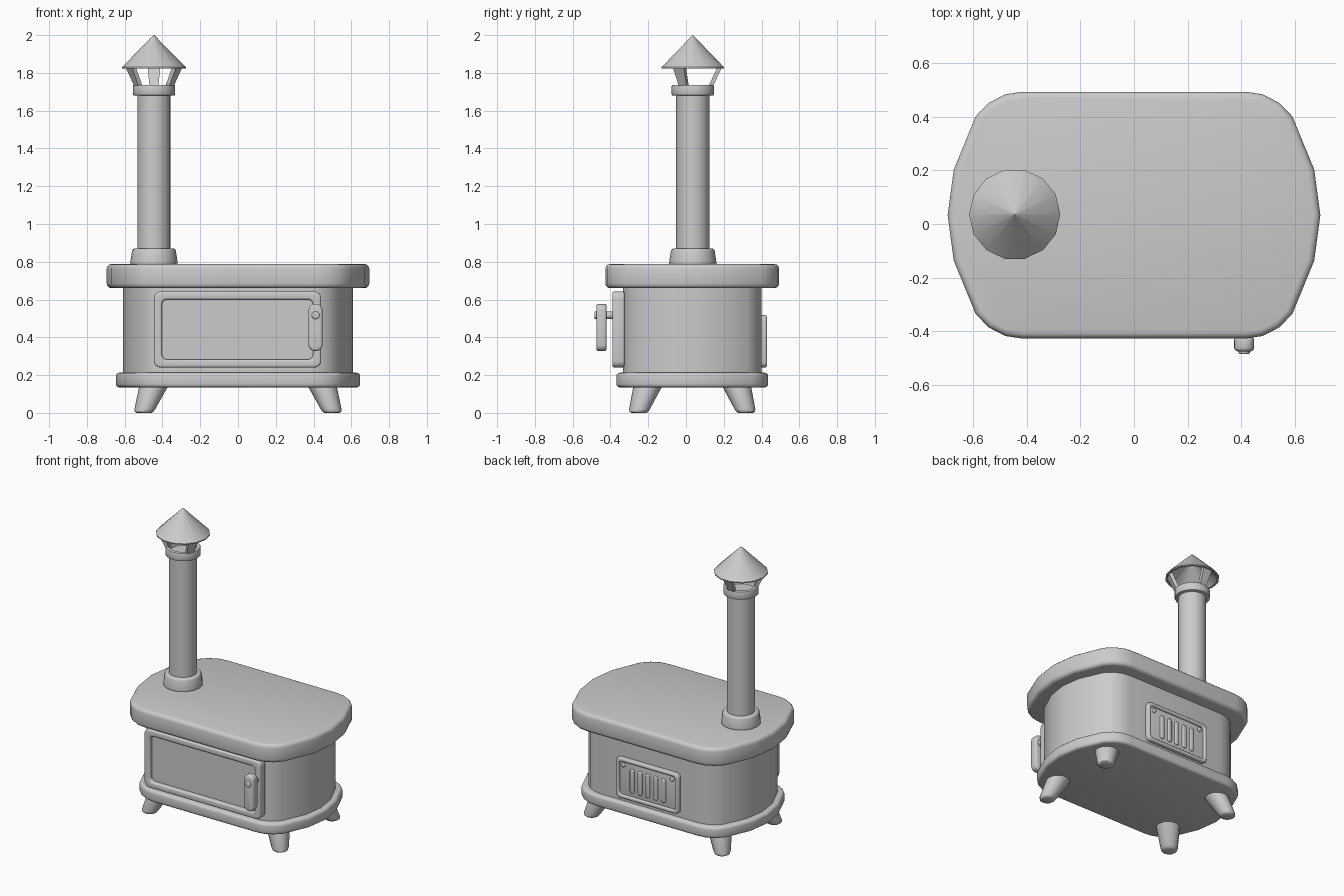
import bpy, bmesh
from math import sin, cos, pi, radians
from mathutils import Vector, Matrix

if "Cube" in bpy.data.objects:
    bpy.data.objects.remove(bpy.data.objects["Cube"])

CY = 0.033            # depth centre of the stove body
PX, PY = -0.445, 0.036  # chimney axis


def finish(name, bm, bevel=0, segs=3, smooth=35):
    bmesh.ops.recalc_face_normals(bm, faces=bm.faces)
    if bevel:
        edges = [e for e in bm.edges if e.calc_face_angle(0) > 0.75]
        bmesh.ops.bevel(bm, geom=edges, offset=bevel, segments=segs, profile=0.5,
                        affect='EDGES', clamp_overlap=True)
    me = bpy.data.meshes.new(name)
    bm.to_mesh(me)
    bm.free()
    ob = bpy.data.objects.new(name, me)
    bpy.context.collection.objects.link(ob)
    bpy.ops.object.select_all(action='DESELECT')
    ob.select_set(True)
    bpy.context.view_layer.objects.active = ob
    bpy.ops.object.shade_smooth_by_angle(angle=radians(smooth))
    return ob


def loft(name, rings, bevel=0, closed=False, **kw):
    """Skin a stack of equal-length point rings; cap the ends or join them."""
    bm = bmesh.new()
    vs = [[bm.verts.new(p) for p in ring] for ring in rings]
    n = len(vs[0])
    pairs = list(zip(vs, vs[1:])) + ([(vs[-1], vs[0])] if closed else [])
    for a, b in pairs:
        for i in range(n):
            j = (i + 1) % n
            bm.faces.new((a[i], a[j], b[j], b[i]))
    if not closed:
        bm.faces.new(vs[0])
        bm.faces.new(vs[-1])
    return finish(name, bm, bevel, **kw)


def circle(x, y, z, r, n):
    return [(x + r * cos(2 * pi * i / n), y + r * sin(2 * pi * i / n), z) for i in range(n)]


def lathe(name, profile, n=16, **kw):
    return loft(name, [circle(PX, PY, z, r, n) for r, z in profile], **kw)


# quarter outline of the bow-ended slab, as fractions of its half size
QUARTER = [(1, 0), (0.967, 0.37), (0.85, 0.80), (0.78, 0.91), (0.69, 0.98), (0.6, 1)]


def outline(hx, hy, z):
    q = QUARTER
    pts = q + [(-x, y) for x, y in q[:0:-1]] + [(-x, -y) for x, y in q] + [(x, -y) for x, y in q[:0:-1]]
    uniq = list(dict.fromkeys((round(x, 4), round(y, 4) + 0.0) for x, y in pts))
    return [(x * hx, CY + y * hy, z) for x, y in uniq]


def slab(name, hx, hy, z0, z1, bevel):
    return loft(name, [outline(hx, hy, z0), outline(hx, hy, z1)], bevel)


def rrect(x0, x1, z0, z1, y, r, seg=4):
    pts = []
    for k, (cx, cz) in enumerate([(x1 - r, z1 - r), (x0 + r, z1 - r), (x0 + r, z0 + r), (x1 - r, z0 + r)]):
        for i in range(seg + 1):
            a = pi / 2 * (k + i / seg)
            pts.append((cx + r * cos(a), y, cz + r * sin(a)))
    return pts


def plate(name, box, y0, y1, r, bevel):
    return loft(name, [rrect(*box, y0, r), rrect(*box, y1, r)], bevel)


def frame(name, box, w, y0, y1, r, bevel):
    x0, x1, z0, z1 = box
    inner = (x0 + w, x1 - w, z0 + w, z1 - w)
    ri = r * 0.75
    return loft(name, [rrect(*box, y0, r), rrect(*box, y1, r),
                       rrect(*inner, y1, ri), rrect(*inner, y0, ri)], bevel, closed=True)


def pin(name, x, z, y0, y1, r, bevel):
    def ring(y):
        return [(px, y, pz) for px, pz, _ in circle(x, z, 0, r, 12)]
    return loft(name, [ring(y0), ring(y1)], bevel)


# stove body
slab("base_plate", 0.647, 0.402, 0.135, 0.213, 0.018)
slab("firebox", 0.608, 0.367, 0.19, 0.68, 0)
slab("top_plate", 0.695, 0.46, 0.66, 0.788, 0.025)

# splayed feet
for sx, side in ((-1, "left"), (1, "right")):
    for sy, end in ((-1, "front"), (1, "back")):
        stack = [(0, 0.04, 0.497, 0.283), (0.006, 0.049, 0.497, 0.283),
                 (0.02, 0.055, 0.493, 0.279), (0.15, 0.078, 0.443, 0.232)]
        loft(f"{end}_{side}_leg", [circle(sx * x, CY + sy * y, z, r, 12) for z, r, x, y in stack], smooth=50)

# chimney
lathe("chimney_foot", [(0.125, 0.78), (0.125, 0.80), (0.114, 0.87)], bevel=0.012)
lathe("chimney_pipe", [(0.088, 0.80), (0.088, 1.70)])
lathe("chimney_collar", [(0.112, 1.68), (0.112, 1.737), (0.085, 1.737), (0.085, 1.70)], bevel=0.007, segs=2)
lathe("rain_cap", [(0.001, 1.965), (0.158, 1.823), (0.17, 1.823), (0.17, 1.83), (0.001, 2.0)], n=14, smooth=40)
for k in range(3):
    rot = Matrix.Rotation(pi / 2 + k * 2 * pi / 3, 4, 'Z')

    def strut_ring(r, z, w, t):
        return [Vector((PX, PY, 0)) + rot @ Vector((r + a * t, b * w, z))
                for a, b in ((-1, -1), (1, -1), (1, 1), (-1, 1))]
    loft(f"cap_strut_{k + 1}", [strut_ring(0.093, 1.725, 0.023, 0.012), strut_ring(0.145, 1.836, 0.034, 0.012)])

# door with recessed panel
frame("door_frame", (-0.445, 0.44, 0.24, 0.643), 0.043, -0.325, -0.39, 0.035, 0.011)
plate("door_panel", (-0.42, 0.415, 0.265, 0.62), -0.325, -0.362, 0.02, 0)

# door handle
plate("door_handle", (0.373, 0.448, 0.327, 0.577), -0.42, -0.475, 0.034, 0.014)
pin("handle_pin", 0.411, 0.517, -0.35, -0.485, 0.021, 0.006)

# rear vent with louvres and rivets
plate("vent_plate", (-0.24, 0.24, 0.24, 0.517), 0.39, 0.414, 0.03, 0.006)
frame("vent_rim", (-0.24, 0.24, 0.24, 0.517), 0.025, 0.39, 0.428, 0.03, 0.009)
for k in range(5):
    x = -0.12 + k * 0.06
    plate(f"vent_louvre_{k + 1}", (x - 0.016, x + 0.016, 0.29, 0.455), 0.40, 0.425, 0.014, 0.008)
for sx, side in ((-1, "left"), (1, "right")):
    pin(f"vent_{side}_rivet", sx * 0.185, 0.468, 0.40, 0.426, 0.014, 0.006)
